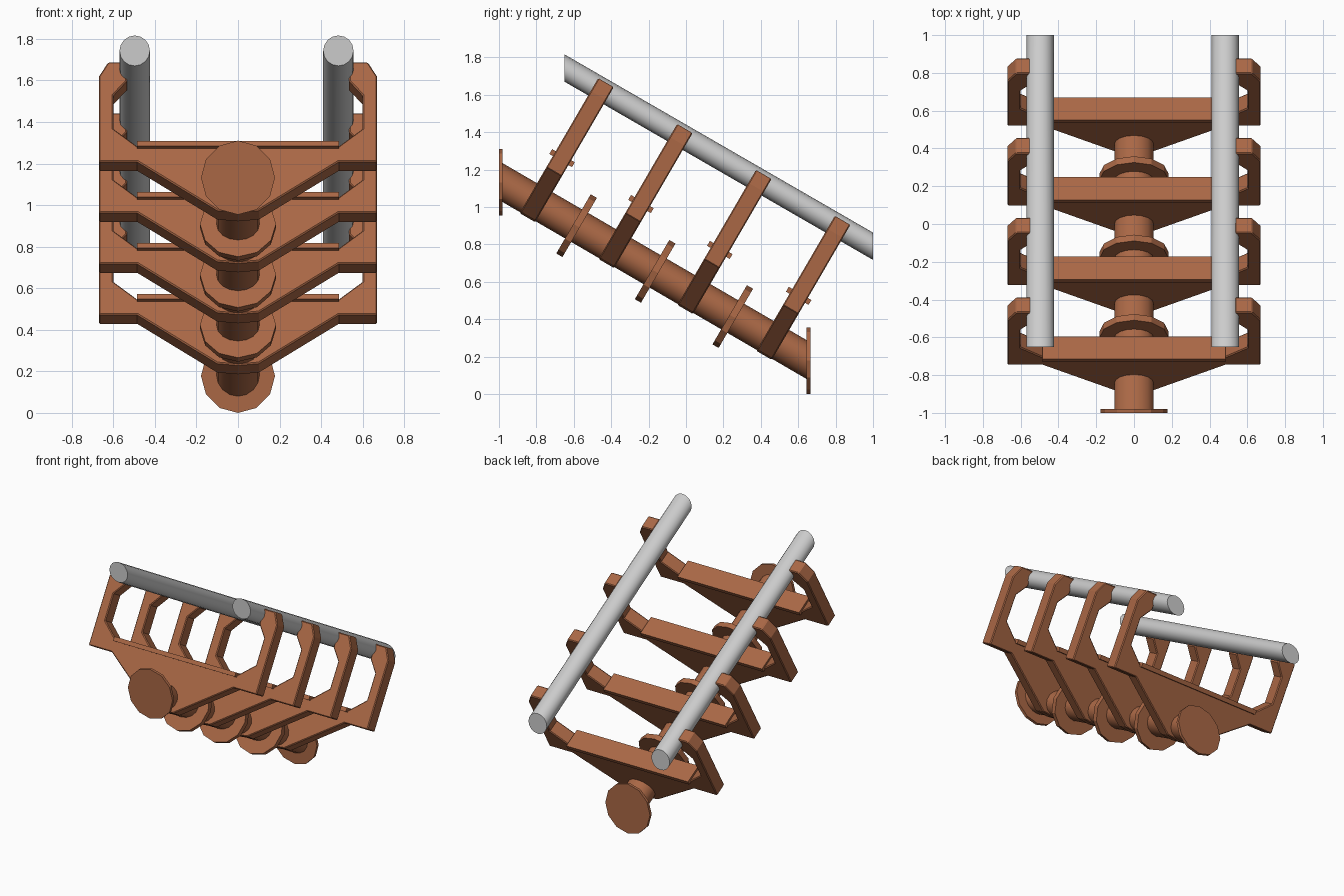
import bpy, bmesh, math
from mathutils import Matrix, Vector

if "Cube" in bpy.data.objects:
    bpy.data.objects.remove(bpy.data.objects["Cube"])

SLOPE = math.radians(30.2)
V = Vector((0, math.sin(SLOPE), math.cos(SLOPE)))    # "up" of a tilted bracket
N = Vector((0, math.cos(SLOPE), -math.sin(SLOPE)))   # direction down the slope
X = Vector((1, 0, 0))

brown = bpy.data.materials.new("rusty_brown")
brown.diffuse_color = (0.40, 0.137, 0.06, 1)
brown.use_nodes = True
brown.node_tree.nodes["Principled BSDF"].inputs["Base Color"].default_value = brown.diffuse_color


def loft(name, front, back, mat=None, smooth=False):
    """Closed solid between two matching outlines."""
    bm = bmesh.new()
    a = [bm.verts.new(p) for p in front]
    b = [bm.verts.new(p) for p in back]
    bm.faces.new(a)
    bm.faces.new(b[::-1])
    for i in range(len(a)):
        j = (i + 1) % len(a)
        bm.faces.new((a[j], a[i], b[i], b[j])).smooth = smooth
    bmesh.ops.recalc_face_normals(bm, faces=bm.faces)
    me = bpy.data.meshes.new(name)
    bm.to_mesh(me)
    bm.free()
    ob = bpy.data.objects.new(name, me)
    bpy.context.collection.objects.link(ob)
    if mat:
        me.materials.append(mat)
    return ob


def ring(c, r, up, sides):
    c = Vector(c)
    return [c + X * r * math.sin(2 * math.pi * i / sides)
            - up * r * math.cos(2 * math.pi * i / sides) for i in range(sides)]


def pipe(name, p, q, r, sides, mat=None, smooth=False):
    """Pipe whose ends are cut vertically."""
    z = Vector((0, 0, 1))
    return loft(name, ring(p, r, z, sides), ring(q, r, z, sides), mat, smooth)


def on_axis(y):
    return Vector((0, y, 1.13 - math.tan(SLOPE) * (y + 0.98)))


# Upper rails
pipe("rail_left", (-0.497, -0.65, 1.743), (-0.497, 1.0, 0.79), 0.073, 16, None, True)
pipe("rail_right", (0.483, -0.65, 1.743), (0.483, 1.0, 0.79), 0.073, 16, None, True)

# Lower spine pipe with upright end plates
pipe("spine_pipe", on_axis(-0.985), on_axis(0.655), 0.104, 16, brown, True)
pipe("end_plate_high", (0, -1.0, 1.132), (0, -0.98, 1.132), 0.178, 12, brown)
pipe("end_plate_low", (0, 0.645, 0.178), (0, 0.665, 0.178), 0.178, 12, brown)

# Tilted joint collars
for i, y in enumerate((-0.585, -0.165, 0.25)):
    c = on_axis(y)
    loft(f"joint_collar_{i}", ring(c - N * 0.019, 0.183, V, 12),
         ring(c + N * 0.019, 0.183, V, 12), brown)

# Right half of the bracket outline, from top centre round to bottom centre
half = [(0.485, 0.272), (0.6, 0.37), (0.6, 0.555), (0.535, 0.635),
        (0.535, 0.74), (0.625, 0.74), (0.67, 0.66), (0.67, 0.186),
        (0.485, 0.186), (0.1, -0.085)]
outline = half + [(0, -0.095)] + [(-x, v) for x, v in reversed(half)]

# Tilted brackets with a flange along the top of each web
for i in range(4):
    o = on_axis(-0.80 + 0.4217 * i)
    pts = [o + X * x + V * v for x, v in outline]
    b = loft(f"bracket_{i}", [p - N * 0.048 for p in pts],
             [p + N * 0.048 for p in pts], brown)
    bev = b.modifiers.new("edge", 'BEVEL')
    bev.width = 0.006
    bev.segments = 1
    bev.limit_method = 'ANGLE'
    bev.angle_limit = math.radians(60)
    flange = [o + X * x + V * v for x, v in
              ((-0.485, 0.258), (0.485, 0.258), (0.485, 0.288), (-0.485, 0.288))]
    loft(f"flange_{i}", [p - N * 0.07 for p in flange],
         [p + N * 0.07 for p in flange], brown)
